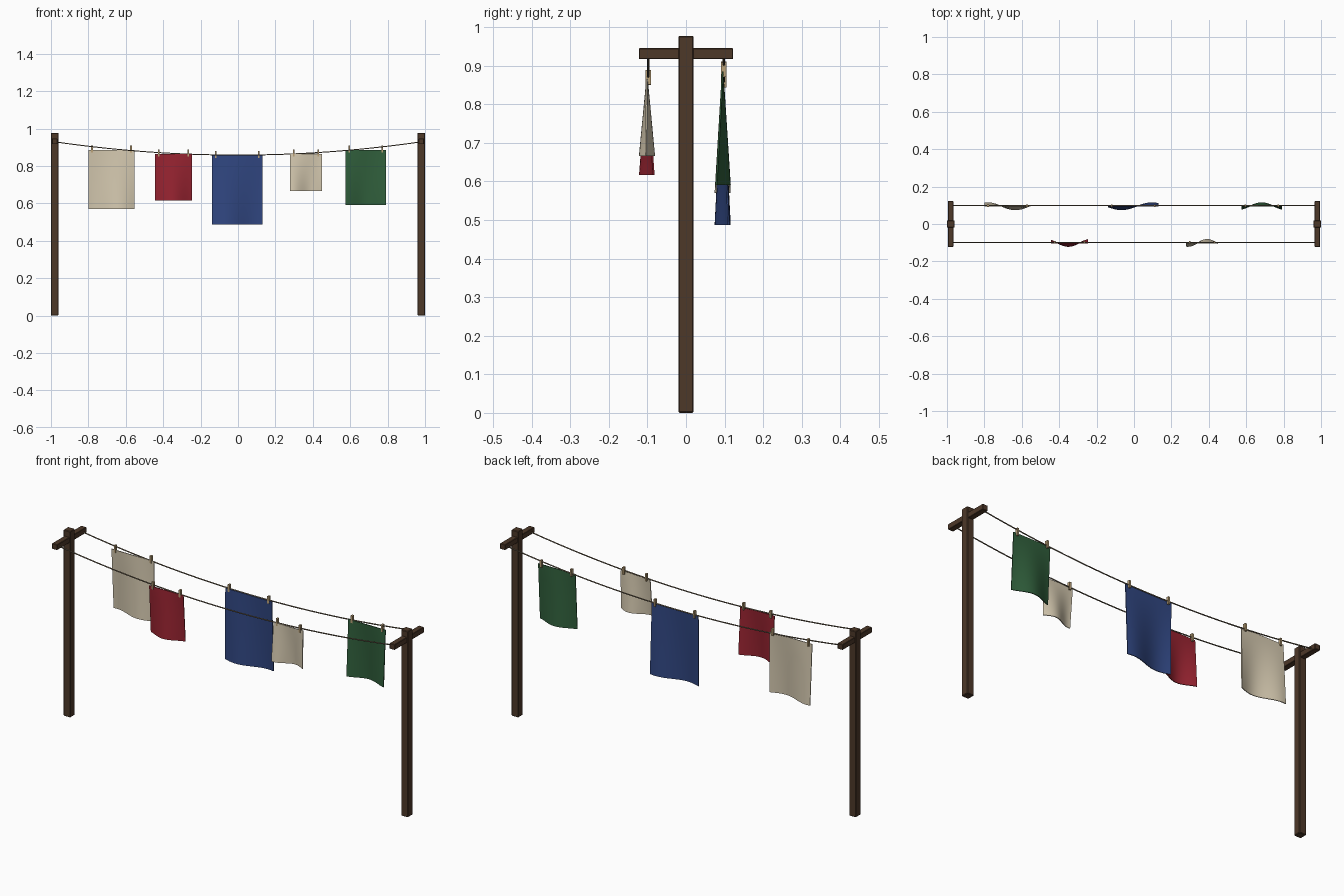
import bpy, bmesh, math

if "Cube" in bpy.data.objects:
    bpy.data.objects.remove(bpy.data.objects["Cube"])


def material(name, rgb):
    m = bpy.data.materials.new(name)
    m.diffuse_color = (*rgb, 1)
    m.use_nodes = True
    m.node_tree.nodes["Principled BSDF"].inputs["Base Color"].default_value = m.diffuse_color
    return m


WOOD = material("dark wood", (0.075, 0.04, 0.022))
ROPE = material("rope", (0.2, 0.155, 0.1))
PIN = material("pale wood", (0.5, 0.36, 0.19))
CREAM = material("cream cloth", (0.66, 0.58, 0.43))
RED = material("red cloth", (0.31, 0.017, 0.03))
BLUE = material("blue cloth", (0.03, 0.062, 0.22))
GREEN = material("green cloth", (0.03, 0.115, 0.045))

POST_X, LINE_Y = 0.98, 0.098


def line_z(x):
    """Height of the sagging line."""
    return 0.858 + 0.071 * (x / POST_X) ** 2


def add_mesh(name, bm, mat):
    me = bpy.data.meshes.new(name)
    bm.to_mesh(me)
    bm.free()
    me.materials.append(mat)
    ob = bpy.data.objects.new(name, me)
    bpy.context.collection.objects.link(ob)
    return ob


def box(name, centre, size, mat, bevel=0.0):
    bm = bmesh.new()
    bmesh.ops.create_cube(bm, size=1)
    for v in bm.verts:
        v.co = [c + s * k for c, s, k in zip(centre, size, v.co)]
    ob = add_mesh(name, bm, mat)
    if bevel:
        mod = ob.modifiers.new("bevel", 'BEVEL')
        mod.width, mod.segments = bevel, 1
    return ob


def line(name, y):
    cu = bpy.data.curves.new(name, 'CURVE')
    cu.dimensions = '3D'
    cu.bevel_depth, cu.bevel_resolution = 0.003, 1
    cu.use_fill_caps = True
    n = 25
    sp = cu.splines.new('POLY')
    sp.points.add(n - 1)
    for i, p in enumerate(sp.points):
        x = POST_X * (2 * i / (n - 1) - 1)
        p.co = (x, y, line_z(x), 1)
    cu.materials.append(ROPE)
    bpy.context.collection.objects.link(bpy.data.objects.new(name, cu))


def cloth(name, x0, x1, z0, z1, side, peak, mat):
    """Hanging sheet whose ripple grows towards the hem."""
    nu, nv = 16, 12
    bm = bmesh.new()
    rows = []
    for j in range(nv + 1):
        t = j / nv
        row = []
        for i in range(nu + 1):
            u = i / nu
            y = side * LINE_Y - 0.003
            y += 0.019 * t * math.cos(2 * math.pi * (u - peak) / 1.2)
            row.append(bm.verts.new((x0 + u * (x1 - x0), y, z1 + t * (z0 - z1))))
        rows.append(row)
    for a, b in zip(rows, rows[1:]):
        for i in range(nu):
            f = bm.faces.new((a[i], b[i], b[i + 1], a[i + 1]))
            f.smooth = True
    ob = add_mesh(name, bm, mat)
    mod = ob.modifiers.new("thickness", 'SOLIDIFY')
    mod.thickness, mod.offset = 0.004, 0
    bpy.context.view_layer.objects.active = ob
    ob.select_set(True)
    bpy.ops.object.modifier_apply(modifier="thickness")
    bpy.ops.object.shade_smooth_by_angle(angle=math.radians(40))
    ob.select_set(False)
    # pegs near both top corners
    for tag, x in (("left", x0 + 0.02), ("right", x1 - 0.02)):
        box(f"{name}_peg_{tag}", (x, side * LINE_Y, z1 + 0.005),
            (0.01, 0.014, 0.038), PIN)


# posts with cross arms
for tag, s in (("left", -1), ("right", 1)):
    box(f"post_{tag}", (s * POST_X, 0, 0.4885), (0.04, 0.04, 0.977), WOOD, 0.003)
    box(f"cross_arm_{tag}", (s * POST_X, 0, 0.931), (0.03, 0.244, 0.029), WOOD, 0.002)

# lines
line("front_line", -LINE_Y)
line("back_line", LINE_Y)

# laundry
cloth("large_cream_sheet", -0.80, -0.553, 0.57, 0.886, 1, 0.07, CREAM)
cloth("blue_sheet", -0.139, 0.131, 0.487, 0.857, 1, 0.87, BLUE)
cloth("green_towel", 0.575, 0.791, 0.591, 0.885, 1, 0.5, GREEN)
cloth("red_towel", -0.444, -0.246, 0.616, 0.864, -1, -0.13, RED)
cloth("small_cream_towel", 0.278, 0.449, 0.666, 0.865, -1, 0.66, CREAM)
